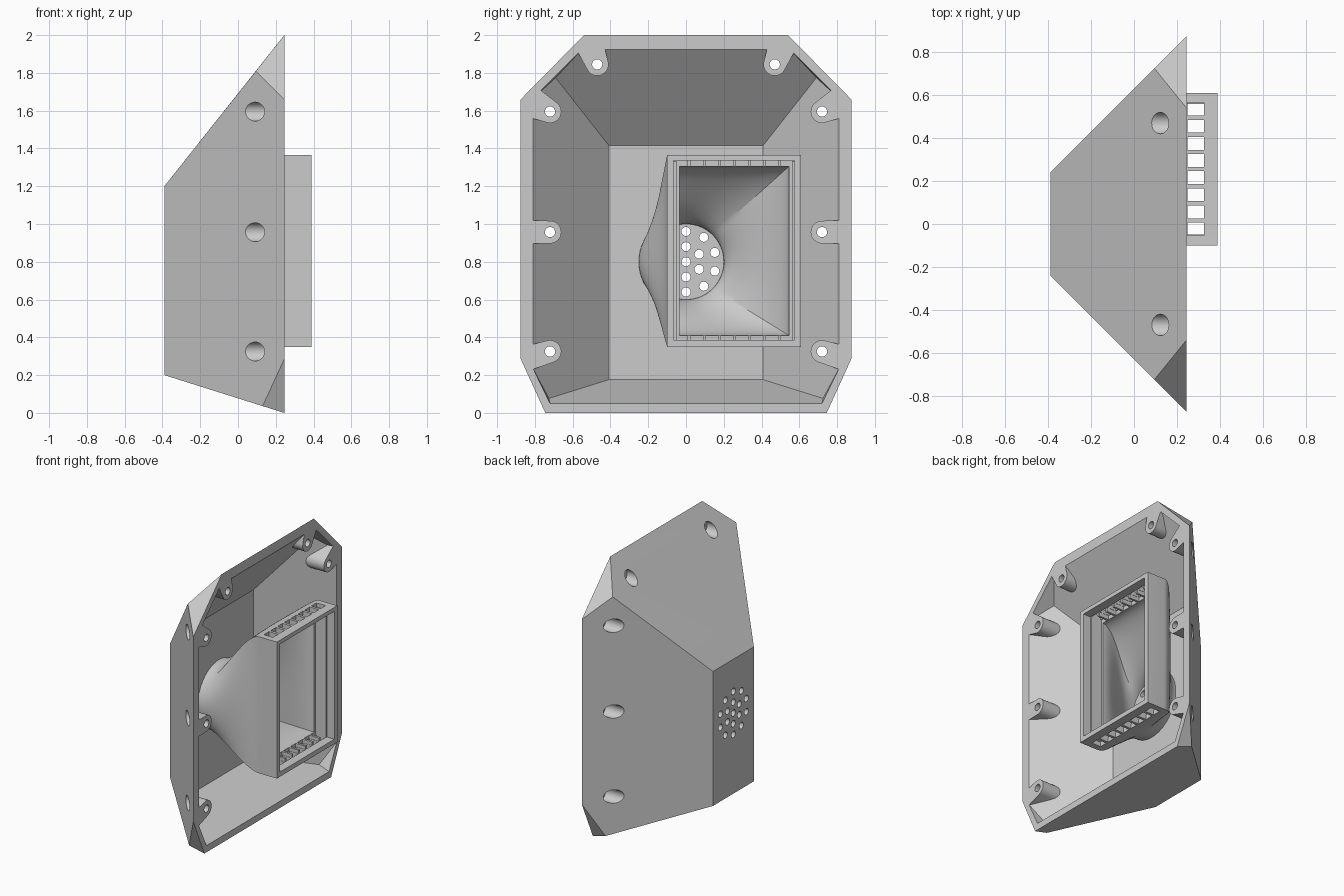
import bpy, bmesh
from math import sin, cos, pi, radians
from mathutils import Matrix

cube = bpy.data.objects.get("Cube")
if cube:
    bpy.data.objects.remove(cube)

GREY = bpy.data.materials.new("light grey plastic")
GREY.use_nodes = True
GREY.diffuse_color = (0.6, 0.6, 0.6, 1)
GREY.node_tree.nodes["Principled BSDF"].inputs["Base Color"].default_value = (0.6, 0.6, 0.6, 1)


def finish(name, bm):
    bmesh.ops.recalc_face_normals(bm, faces=bm.faces)
    mesh = bpy.data.meshes.new(name)
    bm.to_mesh(mesh)
    bm.free()
    mesh.materials.append(GREY)
    obj = bpy.data.objects.new(name, mesh)
    bpy.context.collection.objects.link(obj)
    return obj


def hull(name, points):
    bm = bmesh.new()
    for p in points:
        bm.verts.new(p)
    res = bmesh.ops.convex_hull(bm, input=bm.verts)
    junk = {g for g in res["geom_interior"] + res["geom_unused"] if isinstance(g, bmesh.types.BMVert)}
    bmesh.ops.delete(bm, geom=list(junk), context="VERTS")
    bmesh.ops.dissolve_limit(bm, angle_limit=radians(0.5), verts=bm.verts, edges=bm.edges)
    return finish(name, bm)


def rod(bm, y, z, r, x0, x1, n=32):
    """Cylinder along x."""
    m = Matrix.Translation(((x0 + x1) / 2, y, z)) @ Matrix.Rotation(pi / 2, 4, "Y")
    bmesh.ops.create_cone(bm, cap_ends=True, segments=n, radius1=r, radius2=r, depth=x1 - x0, matrix=m)


def block(bm, x, y, z):
    c = [sum(a) / 2 for a in (x, y, z)]
    s = [a[1] - a[0] for a in (x, y, z)]
    bmesh.ops.create_cube(bm, size=1, matrix=Matrix.Translation(c) @ Matrix.Diagonal((*s, 1)))


def cut(obj, cutter):
    mod = obj.modifiers.new("cut", "BOOLEAN")
    mod.operation, mod.solver, mod.object = "DIFFERENCE", "EXACT", cutter
    bpy.context.view_layer.objects.active = obj
    bpy.ops.object.modifier_apply(modifier=mod.name)
    bpy.data.objects.remove(cutter)


def both(points):
    return [(x, s * y, z) for x, y, z in points for s in (-1, 1)]


RIM, FLOOR, BACK = 0.245, -0.157, 0.39

# Outer faceted shell
shell = hull("shell", both([
    (RIM, 0.54, 2), (RIM, 0.875, 1.66), (RIM, 0.875, 0.285), (RIM, 0.745, 0),
    (0.095, 0.725, 1.81), (0.13, 0.76, 0.036), (-BACK, 0.24, 1.2), (-BACK, 0.24, 0.2)]))

# Cavity with the screw bosses left standing
opening = [(0.55, 1.925), (0.81, 1.665), (0.81, 0.235), (0.72, 0.05)]
cavity = hull("cavity", both(
    [(x, y, z) for x in (RIM, 0.3) for y, z in opening] +
    [(0.125, 0.69, 1.774), (0.16, 0.725, 0.077), (FLOOR, 0.408, 1.415), (FLOOR, 0.408, 0.176)]))

bosses = [  # centre, then the two points where its sides run into the wall
    ((0.47, 1.845), (0.60, 1.96), (0.44, 1.97)),
    ((0.72, 1.595), (0.85, 1.77), (0.85, 1.57)),
    ((0.72, 0.957), (0.90, 1.02), (0.90, 0.894)),
    ((0.72, 0.325), (0.90, 0.34), (0.90, 0.20))]
for (y, z), a, b in bosses:
    ring = [(y + 0.06 * cos(i * pi / 16), z + 0.06 * sin(i * pi / 16)) for i in range(32)] + [a, b]
    for s in (-1, 1):
        cut(cavity, hull("boss", [(x, s * p, q) for x in (-0.1, 0.35) for p, q in ring]))
cut(shell, cavity)

# Screw holes with counterbores from outside
for r, x0, x1 in ((0.05, -0.2, 0.19), (0.027, 0.1, 0.3)):
    bm = bmesh.new()
    for (y, z), a, b in bosses:
        for s in (-1, 1):
            rod(bm, s * y, z, r, x0, x1)
    cut(shell, finish("screw_holes", bm))

# Sound holes: centre, ring of six, ring of ten
CY, CZ = 0, 0.8
bm = bmesh.new()
for count, radius in ((1, 0), (6, 0.08), (10, 0.16)):
    for i in range(count):
        a = pi / 2 + i * 2 * pi / count
        rod(bm, CY + radius * cos(a), CZ + radius * sin(a), 0.024, -0.5, 0, 20)
cut(shell, finish("sound_holes", bm))

# Horn: round at the floor, flaring into a rectangular frame
SIDE = 20


def circle(r):
    return [(CY + r * cos(a), CZ + r * sin(a))
            for a in (-pi / 4 + i * pi / 2 / SIDE for i in range(4 * SIDE))]


def rect(y0, y1, z0, z1):
    c = [(y1, z0), (y1, z1), (y0, z1), (y0, z0)]
    pts = []
    for k in range(4):
        (a, b), (p, q) = c[k], c[(k + 1) % 4]
        pts += [(a + (p - a) * i / SIDE, b + (q - b) * i / SIDE) for i in range(SIDE)]
    return pts


def flare(start, end, steps=24):
    rings = []
    for i in range(steps + 1):
        t = i / steps
        e = t * t * (3 - 2 * t)
        rings.append([(FLOOR + (RIM - FLOOR) * t, a + (p - a) * e, b + (q - b) * e)
                      for (a, b), (p, q) in zip(start, end)])
    return rings


def at(x, ring):
    return [(x, y, z) for y, z in ring]


outer, pocket = rect(-0.1, 0.61, 0.35, 1.365), rect(-0.065, 0.575, 0.385, 1.335)
throat = rect(-0.035, 0.545, 0.41, 1.305)
rings = flare(circle(0.25), outer) + [at(BACK, outer), at(BACK, pocket), at(RIM, pocket)]
rings += flare(circle(0.2), throat)[::-1]
bm = bmesh.new()
loops = [[bm.verts.new(p) for p in ring] for ring in rings]
for A, B in zip(loops, loops[1:] + loops[:1]):
    for i in range(len(A)):
        j = (i + 1) % len(A)
        bm.faces.new((A[i], A[j], B[j], B[i]))
horn = finish("horn", bm)

# Vent slots through the top and bottom of the frame
bm = bmesh.new()
for i in range(8):
    y = -0.023 + i * 0.0797
    for z in ((0.3, 0.4), (1.32, 1.4)):
        block(bm, (0.25, 0.325), (y - 0.03, y + 0.03), z)
cut(horn, finish("vent_slots", bm))

# Guide rails inside the frame, and ribs between the vents
bm = bmesh.new()
for y in ((-0.066, -0.05), (0.56, 0.576)):
    block(bm, (0.24, 0.33), y, (0.386, 1.334))
for i in range(7):
    y = 0.017 + i * 0.0797
    for z in ((0.38, 0.41), (1.305, 1.34)):
        block(bm, (0.24, 0.325), (y - 0.008, y + 0.008), z)
rails = finish("frame_rails", bm)

for obj in (shell, horn, rails):
    bpy.ops.object.select_all(action="DESELECT")
    obj.select_set(True)
    bpy.context.view_layer.objects.active = obj
    bpy.ops.object.shade_smooth_by_angle(angle=radians(25))
